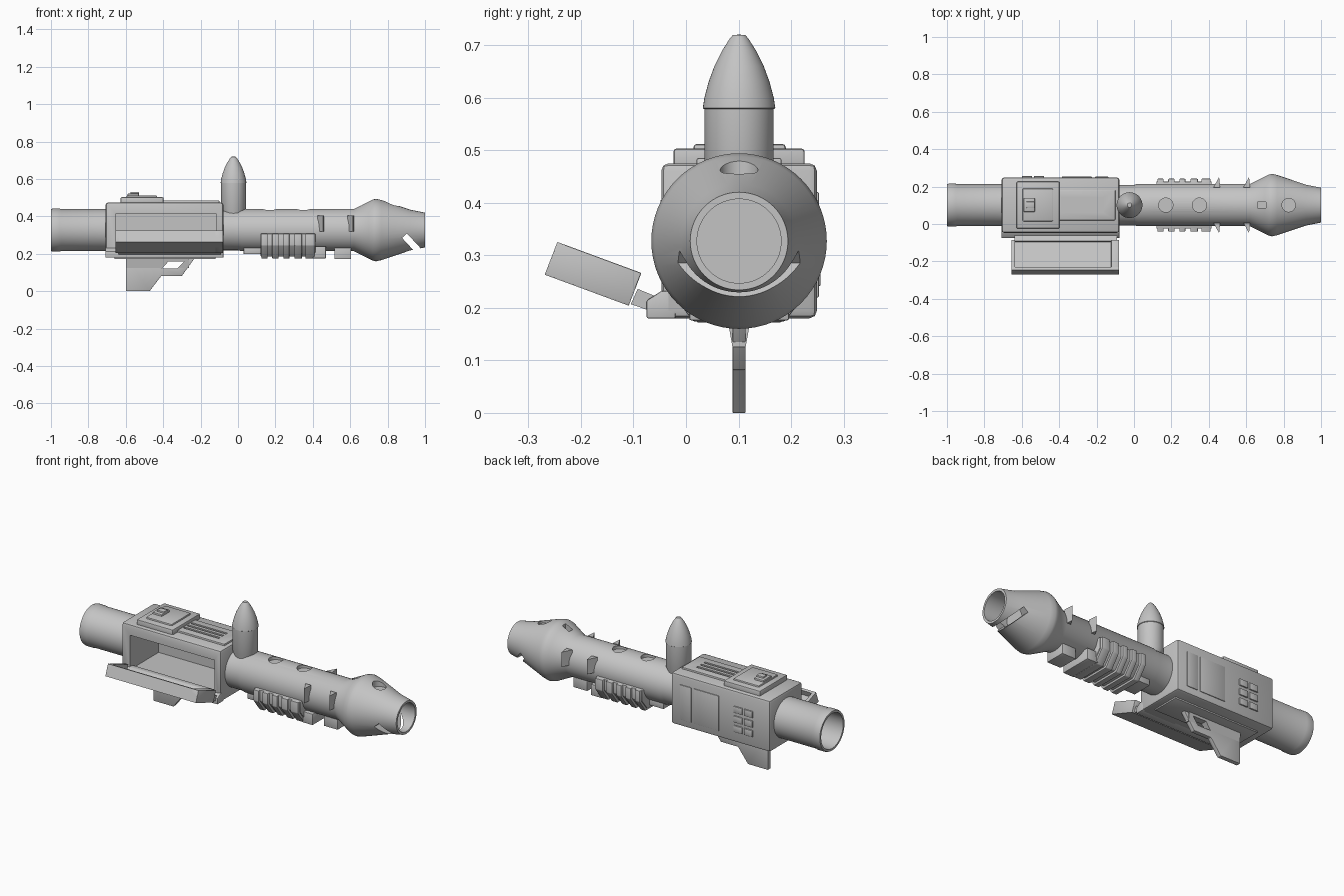
import bpy, bmesh, math
from mathutils import Vector

if "Cube" in bpy.data.objects:
    bpy.data.objects.remove(bpy.data.objects["Cube"])

CY, CZ = 0.101, 0.327          # axis of the barrel
grey = bpy.data.materials.new("plain_grey")
grey.diffuse_color = (0.55, 0.55, 0.55, 1)
grey.use_nodes = True
grey.node_tree.nodes["Principled BSDF"].inputs["Base Color"].default_value = grey.diffuse_color


def finish(name, bm, bevel=0.0):
    bmesh.ops.remove_doubles(bm, verts=bm.verts, dist=1e-5)
    bmesh.ops.recalc_face_normals(bm, faces=bm.faces)
    me = bpy.data.meshes.new(name)
    bm.to_mesh(me)
    bm.free()
    ob = bpy.data.objects.new(name, me)
    bpy.context.collection.objects.link(ob)
    me.materials.append(grey)
    if bevel:
        m = ob.modifiers.new("bevel", 'BEVEL')
        m.width, m.segments, m.limit_method = bevel, 2, 'ANGLE'
        apply(ob, m)
    smooth(ob)
    return ob


def activate(ob):
    bpy.ops.object.select_all(action='DESELECT')
    ob.select_set(True)
    bpy.context.view_layer.objects.active = ob


def apply(ob, m):
    activate(ob)
    bpy.ops.object.modifier_apply(modifier=m.name)


def smooth(ob):
    activate(ob)
    bpy.ops.object.shade_smooth_by_angle(angle=math.radians(30))


def prism(name, pts, axis, lo, hi, bevel=0.0):
    """Extrude a 2D outline along x (y,z points), y (x,z points) or z (x,y points)."""
    place = {'x': lambda a, b, t: (t, a, b), 'y': lambda a, b, t: (a, t, b),
             'z': lambda a, b, t: (a, b, t)}[axis]
    bm = bmesh.new()
    rows = [[bm.verts.new(place(a, b, t)) for a, b in pts] for t in (lo, hi)]
    n = len(pts)
    for r in rows:
        bm.faces.new(r)
    for i in range(n):
        j = (i + 1) % n
        bm.faces.new((rows[0][i], rows[0][j], rows[1][j], rows[1][i]))
    return finish(name, bm, bevel)


def box(name, x0, x1, y0, y1, z0, z1, bevel=0.0):
    return prism(name, [(x0, y0), (x1, y0), (x1, y1), (x0, y1)], 'z', z0, z1, bevel)


def lathe(name, profile, origin, axis, n=64):
    """Spin (distance, radius) points about the x or z axis."""
    bm = bmesh.new()
    rings = []
    for d, r in profile:
        ring = []
        for k in range(n):
            a = 2 * math.pi * k / n
            u, v = r * math.cos(a), r * math.sin(a)
            p = (d, u, v) if axis == 'x' else (u, v, d)
            ring.append(bm.verts.new(Vector(p) + Vector(origin)))
        rings.append(ring)
    for a, b in zip(rings, rings[1:]):
        for k in range(n):
            j = (k + 1) % n
            bm.faces.new((a[k], a[j], b[j], b[k]))
    return finish(name, bm)


def cut(ob, *cutters):
    for c in cutters:
        m = ob.modifiers.new("cut", 'BOOLEAN')
        m.operation, m.solver, m.object = 'DIFFERENCE', 'EXACT', c
        apply(ob, m)
        bpy.data.objects.remove(c)
    smooth(ob)


axis = (0, CY, CZ)

# Rear tube, open at the back
lathe("rear_tube", [(-0.68, 0), (-0.68, .112), (-0.945, .112), (-0.955, .115), (-0.99, .115),
                    (-1, .112), (-1, .1), (-0.70, .1), (-0.70, 0)], axis, 'x')

# Front barrel with flared muzzle, vents, and slanted slot
barrel = lathe("front_barrel", [(-.1, 0), (-.1, .108), (.0, .108), (.02, .113), (.62, .113), (.70, .153),
                                (.72, .163), (.738, .167), (.765, .161), (.92, .109), (1, .093),
                                (1, .08), (.85, .08), (.85, 0)], axis, 'x')
cut(barrel,
    prism("slot_cutter", [(.877, .285), (.903, .309), (1.05, .151), (1.024, .127)], 'y', -.3, .5),
    lathe("vent_cutter", [(.442, 0), (.442, .036), (.6, .036), (.6, 0)], (.827, CY, 0), 'z', 32),
    box("notch_cutter", .66, .705, CY - .016, CY + .016, .44, .6),
    *[lathe("hole_cutter", [(.42, 0), (.42, .038), (.6, .038), (.6, 0)], (x, CY, 0), 'z', 32)
      for x in (.17, .35)])

# Raised side louvres, mirrored on both sides
for side, s in (("front", -1), ("back", 1)):
    for i, x in enumerate((.425, .585)):
        prism(f"{side}_louvre_{i}", [(x, CY + s * .095), (x + .03, CY + s * .15), (x + .036, CY + s * .095)],
              'z', .32, .405)

# Ribbed grip below the barrel
def half_wrap(name, w, zb, x0, x1):
    pts = [(-w, .308), (-w, .245), (-w * .62, zb), (w * .62, zb), (w, .245), (w, .308)]
    prism(name, [(CY + y, z) for y, z in pts], 'x', x0, x1, .004)

half_wrap("grip_core", .126, .186, .12, .415)
for i, (a, b) in enumerate(((.125, .158), (.183, .217), (.242, .275), (.302, .342), (.36, .41))):
    half_wrap(f"grip_rib_{i}", .141, .174, a, b)
box("grip_tail", .40, .47, CY - .095, CY + .095, .176, .24, .004)
box("grip_lead", .03, .13, CY - .06, CY + .06, .198, .24, .004)
box("under_block", .515, .605, CY - .06, CY + .06, .172, .242, .004)

# Upright shell on top of the barrel
lathe("upright_shell", [(.40, 0), (.40, .06), (.425, .06), (.44, .066), (.578, .066), (.58, .069), (.60, .066),
                        (.63, .058), (.66, .047), (.69, .032), (.712, .018), (.719, .012), (.72, 0)],
      (-.024, CY, 0), 'z', 48)

# Housing with an open bay on the front side
housing = box("housing", -.708, -.078, -.047, .249, .18, .475, .014)
cut(housing, box("bay_cutter", -.655, -.115, -.2, .215, .215, .414))
prism("housing_ledge", [(-.02, .232), (-.047, .232), (-.075, .214), (-.075, .18), (-.02, .18)],
      'x', -.708, -.078, .003)

# Plates, vents and latch on top of the housing
box("top_plate", -.628, -.398, -.024, .226, .46, .503, .006)
box("top_pad", -.596, -.432, .014, .19, .49, .512, .007)
box("latch_base", -.59, -.53, .065, .14, .50, .522, .004)
box("latch_lever", -.575, -.53, .085, .12, .51, .531, .004)
vent = box("vent_panel", -.41, -.10, .02, .182, .46, .485, .004)
cut(vent, *[box("vent_cutter", -.39, -.165, y - .007, y + .007, .478, .6) for y in (.068, .101, .134)])
box("bottom_panel", -.66, -.12, .02, .182, .172, .19, .003)

# Panels and bars on the back side
box("back_panel_narrow", -.208, -.137, .24, .253, .22, .42, .002)
box("back_panel_wide", -.385, -.225, .24, .253, .22, .42, .002)
for i, z in enumerate((.26, .315, .37)):
    for j, x in enumerate((-.60, -.535)):
        box(f"back_bar_{i}_{j}", x, x + .055, .24, .256, z - .019, z + .019, .003)

# Fold-down bay door, tilted open
def door_pts(*vw):
    return [(-.109 - .938 * v + .36 * w, .204 + .346 * v + .93 * w) for v, w in vw]

T, L = .067, .1705
prism("door_tray", door_pts((0, 0), (L, 0), (L, T), (L - .015, T), (L - .015, .035), (0, .035)),
      'x', -.655, -.08)
prism("door_end_left", door_pts((0, 0), (L, 0), (L, T), (0, T)), 'x', -.656, -.636, .002)
prism("door_end_right", door_pts((0, 0), (L, 0), (L, T), (0, T)), 'x', -.122, -.079, .003)
prism("door_hinge", [(-.105, .207), (-.065, .193), (-.058, .222), (-.092, .236)], 'x', -.64, -.09)

# Fin-shaped handle below, with a slanted opening
def handle_hole():
    return prism("hole_cutter", [(-.408, .121), (-.372, .159), (-.288, .159), (-.325, .121)], 'y', 0, .2)

fin = prism("handle_fin", [(-.6, 0), (-.473, 0), (-.41, .082), (-.30, .082), (-.222, .19), (-.6, .19)],
            'y', CY - .0125, CY + .0125, .002)
cut(fin, handle_hole())
flare = prism("handle_flare", [(CY - .0125, .125), (CY + .0125, .125), (CY + .024, .19), (CY - .024, .19)],
              'x', -.598, -.262)
cut(flare, handle_hole())
